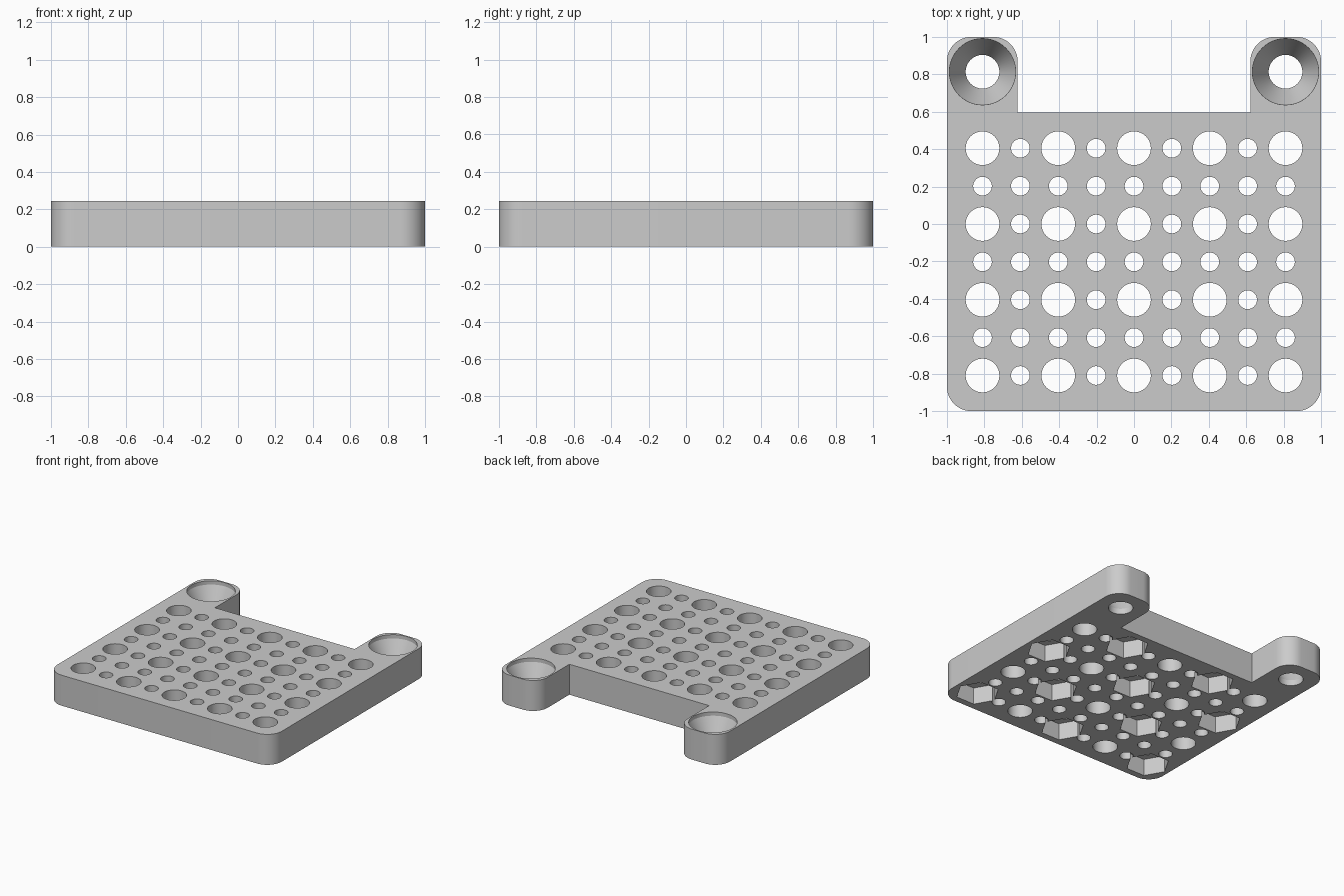
import bpy, bmesh, math
from mathutils import Vector

cube = bpy.data.objects.get("Cube")
if cube:
    bpy.data.objects.remove(cube)

HEIGHT = 0.245
PITCH = 0.2025
HOLE_R, SMALL_R, SINK_R = 0.09, 0.05, 0.177
CORNER_R = 0.13
NUT_R, NUT_DEPTH = 0.16, 0.135

grey = bpy.data.materials.new("light_grey")
grey.use_nodes = True
grey.diffuse_color = (0.6, 0.6, 0.6, 1)
grey.node_tree.nodes["Principled BSDF"].inputs["Base Color"].default_value = (0.6, 0.6, 0.6, 1)


def make_object(name, bm):
    bmesh.ops.recalc_face_normals(bm, faces=bm.faces)
    mesh = bpy.data.meshes.new(name)
    bm.to_mesh(mesh)
    bm.free()
    mesh.materials.append(grey)
    obj = bpy.data.objects.new(name, mesh)
    bpy.context.collection.objects.link(obj)
    return obj


def arc(cx, cy, start, steps=12):
    """Quarter circle for a rounded corner, counter-clockwise."""
    angles = [math.radians(start + 90 * i / steps) for i in range(steps + 1)]
    return [(cx + CORNER_R * math.cos(a), cy + CORNER_R * math.sin(a)) for a in angles]


def add_turned(bm, x, y, profile, sides):
    """Closed turned solid from (z, radius) pairs."""
    rings = []
    for z, r in profile:
        rings.append([bm.verts.new((x + r * math.cos(math.tau * i / sides),
                                    y + r * math.sin(math.tau * i / sides), z))
                      for i in range(sides)])
    for low, high in zip(rings, rings[1:]):
        for i in range(sides):
            j = (i + 1) % sides
            bm.faces.new((low[i], low[j], high[j], high[i]))
    bm.faces.new(rings[0][::-1])
    bm.faces.new(rings[-1])


# Plate outline: right half, then mirrored, with two rounded mounting tabs
inner, notch, edge = 0.622, 0.595, 1 - CORNER_R
half = (arc(edge, -edge, 270) + arc(edge, edge, 0)
        + arc(inner + CORNER_R, edge, 90) + [(inner, notch)])
outline = half + [(-x, y) for x, y in reversed(half)]
bm = bmesh.new()
base = bm.faces.new([bm.verts.new((x, y, 0)) for x, y in outline])
top = bmesh.ops.extrude_face_region(bm, geom=[base])["geom"]
bmesh.ops.translate(bm, vec=Vector((0, 0, HEIGHT)),
                    verts=[v for v in top if isinstance(v, bmesh.types.BMVert)])
plate = make_object("mounting_plate", bm)

# Through holes, with hexagonal nut pockets under every second large hole
holes, pockets = bmesh.new(), bmesh.new()
for i in range(-4, 5):
    for j in range(-4, 3):
        x, y = i * PITCH, j * PITCH
        large = i % 2 == 0 and j % 2 == 0
        r = HOLE_R if large else SMALL_R
        add_turned(holes, x, y, [(-0.1, r), (HEIGHT + 0.1, r)], 48 if large else 32)
        if large and (i + j) % 4 == 0:
            add_turned(pockets, x, y, [(-0.1, NUT_R), (NUT_DEPTH, NUT_R)], 6)

# Countersunk screw holes in the tabs
for side in (-1, 1):
    add_turned(holes, side * 4 * PITCH, 4 * PITCH + 0.004,
               [(-0.1, HOLE_R), (0.045, HOLE_R), (HEIGHT - 0.03, SINK_R),
                (HEIGHT + 0.1, SINK_R)], 64)

# Cut everything out of the plate
cutters = [make_object("hole_cutter", holes), make_object("pocket_cutter", pockets)]
for cutter in cutters:
    cutter.hide_render = True
    mod = plate.modifiers.new(cutter.name, "BOOLEAN")
    mod.operation = "DIFFERENCE"
    mod.solver = "EXACT"
    mod.object = cutter
bpy.context.view_layer.update()
cut = bpy.data.meshes.new_from_object(plate.evaluated_get(bpy.context.evaluated_depsgraph_get()))
plate.modifiers.clear()
plate.data = cut
for cutter in cutters:
    bpy.data.objects.remove(cutter)

# Smooth round walls, keep rims sharp
for obj in bpy.context.selected_objects:
    obj.select_set(False)
plate.select_set(True)
bpy.context.view_layer.objects.active = plate
bpy.ops.object.shade_smooth_by_angle(angle=math.radians(20))
